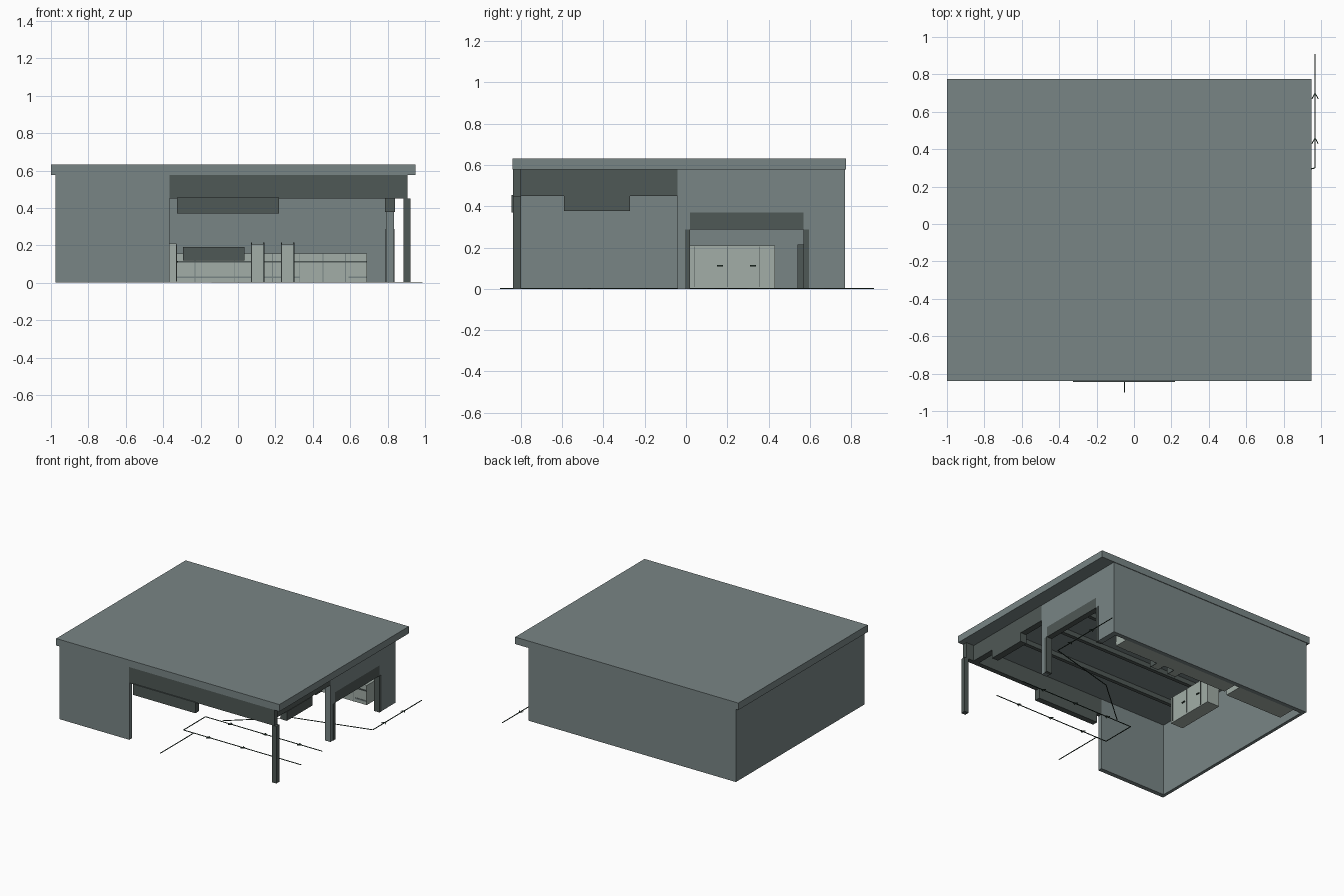
import bpy
import math

if "Cube" in bpy.data.objects:
    bpy.data.objects.remove(bpy.data.objects["Cube"])


def material(name, rgb):
    m = bpy.data.materials.new(name)
    m.diffuse_color = (*rgb, 1)
    m.use_nodes = True
    m.node_tree.nodes["Principled BSDF"].inputs["Base Color"].default_value = m.diffuse_color
    return m


WALL = material("slate grey", (0.19, 0.235, 0.235))
DARK = material("dark charcoal", (0.078, 0.098, 0.092))
LIGHT = material("pale grey green", (0.36, 0.42, 0.385))
LINE = material("deep green", (0.025, 0.05, 0.035))


def box(name, x, y, z, mat):
    """Box from (min, max) ranges."""
    x0, x1 = x
    y0, y1 = y
    z0, z1 = z
    verts = [(a, b, c) for c in (z0, z1) for a, b in ((x0, y0), (x1, y0), (x1, y1), (x0, y1))]
    faces = [(3, 2, 1, 0), (4, 5, 6, 7)]
    faces += [(i, (i + 1) % 4, (i + 1) % 4 + 4, i + 4) for i in range(4)]
    mesh = bpy.data.meshes.new(name)
    mesh.from_pydata(verts, [], faces)
    mesh.materials.append(mat)
    ob = bpy.data.objects.new(name, mesh)
    bpy.context.collection.objects.link(ob)
    return ob


def strip(name, a, b, w=0.006):
    """Thin ground line between two plan points."""
    dx, dy = b[0] - a[0], b[1] - a[1]
    n = math.hypot(dx, dy)
    ob = box(name, (0, n), (-w / 2, w / 2), (0, 0.004), LINE)
    ob.location = (a[0], a[1], 0)
    ob.rotation_euler.z = math.atan2(dy, dx)


def arrow(name, tip, angle):
    """Pair of short barbs behind a tip."""
    for s in (-1, 1):
        t = angle + math.pi + s * 0.5
        strip(name, tip, (tip[0] + 0.035 * math.cos(t), tip[1] + 0.035 * math.sin(t)), 0.005)


TOP = 0.577

# Roof slab
box("roof", (-1, 0.95), (-0.84, 0.775), (TOP, 0.632), WALL)

# Outer walls
box("left_wall", (-0.975, -0.95), (-0.835, 0.77), (0, TOP), WALL)
box("back_wall", (-0.95, 0.835), (0.735, 0.77), (0, TOP), WALL)
box("front_wall", (-0.95, -0.365), (-0.835, -0.8), (0, TOP), WALL)

# Right wall with a wide doorway
RX = (0.79, 0.835)
box("right_wall_front_pier", RX, (-0.04, -0.005), (0, TOP), WALL)
box("right_wall_over_door", RX, (-0.005, 0.595), (0.37, TOP), WALL)
box("right_wall_rear", RX, (0.595, 0.735), (0, TOP), WALL)
box("door_header", RX, (0.02, 0.57), (0.288, 0.37), DARK)
for y in (-0.005, 0.57):
    box("door_post", (0.788, 0.838), (y, y + 0.025), (0, 0.288), DARK)
    box("door_post_top", RX, (y, y + 0.025), (0.288, 0.37), WALL)

# Open corner: headers, post and hanging boards
box("front_header", (-0.365, 0.905), (-0.837, -0.8), (0.45, TOP), DARK)
box("side_header", (0.788, 0.837), (-0.8, -0.04), (0.45, TOP), DARK)
box("corner_post", (0.885, 0.922), (-0.838, -0.8), (0, 0.45), DARK)
box("front_hanging_board", (-0.325, 0.22), (-0.846, -0.8), (0.37, 0.455), DARK)
box("side_hanging_board", (0.785, 0.84), (-0.59, -0.27), (0.378, 0.45), DARK)

# Ceiling beams
for y in (-0.5, -0.2, 0.1, 0.4):
    box("ceiling_beam", (-0.95, 0.79), (y - 0.015, y + 0.015), (0.54, TOP), DARK)

# Side cupboard with doors
box("cupboard", (-0.44, -0.33), (0.02, 0.43), (0, 0.21), LIGHT)
for y in (0.04, 0.2, 0.355):
    box("cupboard_seam", (-0.331, -0.326), (y - 0.002, y + 0.002), (0.01, 0.205), DARK)
for y in (0.165, 0.325):
    box("cupboard_handle", (-0.33, -0.322), (y - 0.014, y + 0.014), (0.108, 0.116), LINE)

# Counters along the back
box("long_counter", (-0.33, 0.33), (0.62, 0.735), (0, 0.155), LIGHT)
box("end_counter", (0.33, 0.69), (0.62, 0.735), (0, 0.155), LIGHT)
box("rear_left_counter", (-0.88, -0.375), (0.59, 0.735), (0, 0.11), LIGHT)
box("counter_edge", (-0.33, 0.69), (0.615, 0.62), (0.107, 0.116), DARK)
for x0, x1 in ((-0.33, 0.33), (0.59, 0.69)):
    box("counter_toe_line", (x0, x1), (0.616, 0.62), (0.024, 0.034), WALL)
for x in (-0.23, -0.02, 0.185, 0.33, 0.455, 0.575):
    box("counter_seam", (x - 0.002, x + 0.002), (0.616, 0.62), (0, 0.155), WALL)
box("screen", (-0.295, 0.035), (0.595, 0.615), (0.12, 0.19), DARK)

# Two narrow tall units
for x in (0.075, 0.235):
    box("tall_unit", (x, x + 0.06), (0.545, 0.62), (0.005, 0.205), LIGHT)
    for e in (x - 0.005, x + 0.06):
        box("tall_unit_side", (e, e + 0.006), (0.54, 0.62), (0.005, 0.215), DARK)

# Walking route lines on the ground
routes = [
    [(-0.05, -0.9), (-0.05, -0.48)],
    [(0.89, -0.48), (-0.14, -0.48), (-0.14, -0.205), (0.88, -0.205)],
    [(0.968, 0.91), (0.968, 0.3), (0.38, 0.14), (0, -0.19)],
]
for pts in routes:
    for a, b in zip(pts, pts[1:]):
        strip("route_line", a, b)
for x in (0.1, 0.4, 0.7):
    arrow("route_arrow", (x, -0.48), 0)
    arrow("route_arrow", (x, -0.205), 0)
for y in (0.46, 0.7):
    arrow("route_arrow", (0.968, y), math.pi / 2)
